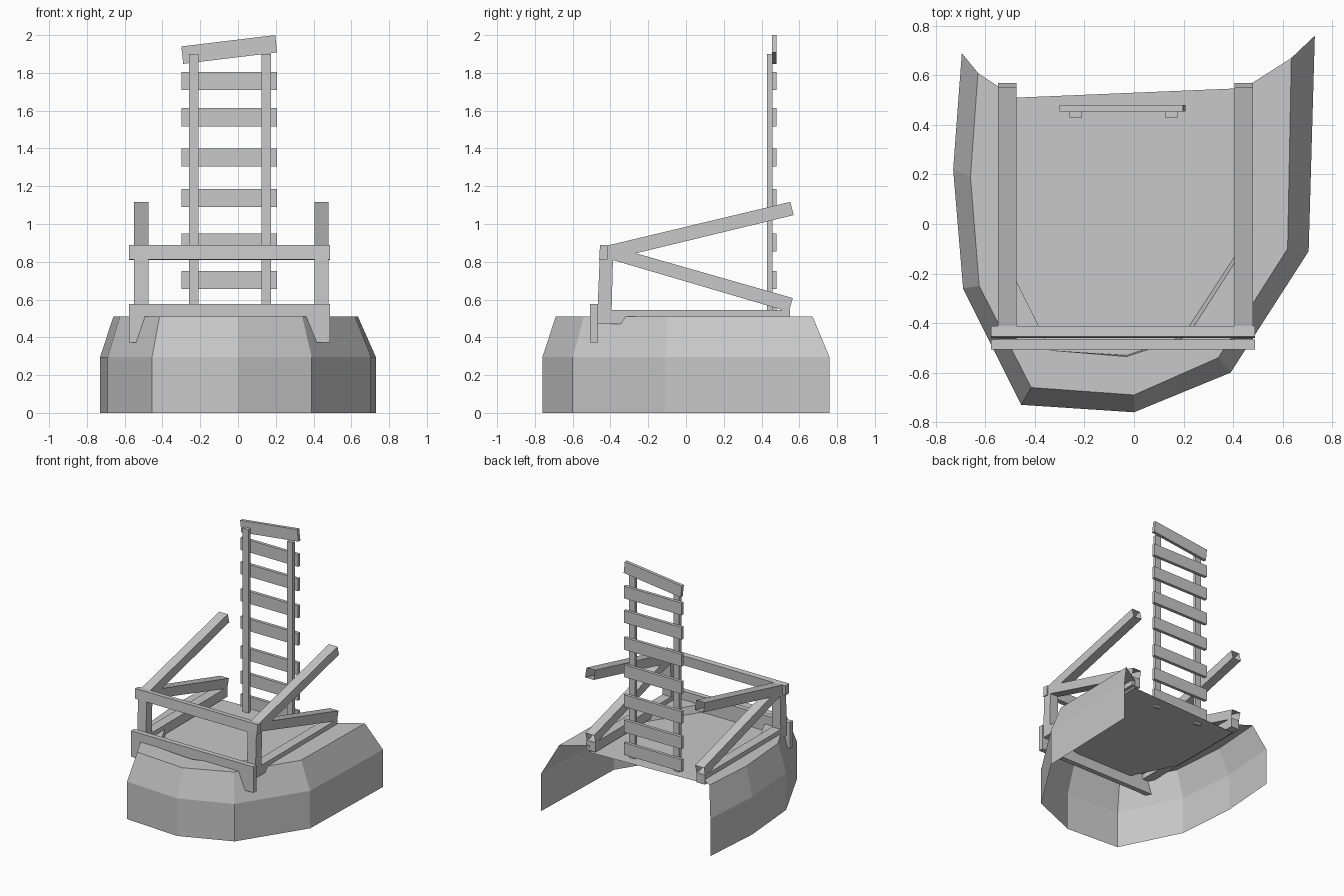
import bpy, bmesh

cube = bpy.data.objects.get("Cube")
if cube:
    bpy.data.objects.remove(cube, do_unlink=True)

# One plain grey
grey = bpy.data.materials.new("plain_grey")
grey.use_nodes = True
colour = (0.58, 0.58, 0.58, 1)
grey.diffuse_color = colour
grey.node_tree.nodes["Principled BSDF"].inputs["Base Color"].default_value = colour


def finish(name, bm, recalc=True):
    if recalc:
        bmesh.ops.recalc_face_normals(bm, faces=bm.faces[:])
    mesh = bpy.data.meshes.new(name)
    bm.to_mesh(mesh)
    bm.free()
    mesh.materials.append(grey)
    obj = bpy.data.objects.new(name, mesh)
    bpy.context.collection.objects.link(obj)
    return obj


def prism(name, profile, place, depth, open_sides=()):
    """Extrude a profile over a depth range; listed sides stay open."""
    bm = bmesh.new()
    ends = [[bm.verts.new(place(a, b, d)) for a, b in profile] for d in depth]
    n = len(profile)
    for ring in ends:
        bm.faces.new(ring)
    for i in range(n):
        if i not in open_sides:
            j = (i + 1) % n
            bm.faces.new((ends[0][i], ends[0][j], ends[1][j], ends[1][i]))
    return finish(name, bm)


def box(name, x, y, z):
    return prism(name, [(x[0], z[0]), (x[1], z[0]), (x[1], z[1]), (x[0], z[1])],
                 lambda a, b, d: (a, d, b), y)


def side_beam(name, profile, x, open_sides=()):
    return prism(name, profile, lambda a, b, d: (d, a, b), x, open_sides)


# Faceted hull: thin walls, sloped shoulder, narrow top and a sunken deck,
# open below and behind
rim = [(-.695, .69), (-.73, .22), (-.69, -.26), (-.455, -.73), (0, -.76),
       (.39, -.60), (.705, -.11), (.73, .76)]
shoulder = [(-.63, .61), (-.66, .19), (-.625, -.25), (-.415, -.66), (0, -.69),
            (.34, -.54), (.62, -.10), (.635, .67)]
lip = [(-.525, .54), (-.53, .19), (-.525, -.13), (-.335, -.51), (-.03, -.535),
       (.215, -.455), (.445, -.096), (.455, .555)]
deck = [(-.525, .508), (-.53, .19), (-.525, -.13), (-.335, -.51), (-.03, -.53),
        (.195, -.455), (.445, -.072), (.455, .549)]
bm = bmesh.new()
rings = [[bm.verts.new((x, y, z)) for x, y in pts]
         for pts, z in ((rim, 0), (rim, .295), (shoulder, .51), (lip, .51), (deck, .455))]
for low, high in zip(rings, rings[1:]):
    for i in range(len(low) - 1):
        bm.faces.new((low[i], low[i + 1], high[i + 1], high[i]))
bm.faces.new(rings[-1])
finish("hull", bm, recalc=False)

# Side frames: post, base rail and two sloping rails, tubes open at the back
for side, x in (("right", (-.55, -.475)), ("left", (.405, .48))):
    side_beam(side + "_base_rail",
              [(-.47, .47), (.55, .47), (.55, .545), (-.47, .545)], x)
    side_beam(side + "_post",
              [(-.47, .50), (-.395, .50), (-.385, .87), (-.455, .87)], x)
    side_beam(side + "_upper_rail",
              [(-.41, .81), (.57, 1.047), (.552, 1.117), (-.42, .885)], x, (1,))
    side_beam(side + "_brace",
              [(-.40, .813), (.545, .535), (.565, .608), (-.38, .878)], x, (1,))

# Front crossbars
box("front_lower_bar", (-.577, .488), (-.507, -.467), (.373, .577))
side_beam("front_upper_bar",
          [(-.46, .812), (-.417, .81), (-.412, .887), (-.455, .89)], (-.577, .488))

# Ladder uprights, reaching just through the deck
for side, x in (("right", -.26), ("left", .125)):
    box(side + "_ladder_upright", (x, x + .05), (.43, .457), (.44, 1.9))

# Ladder slats, the top one crooked
for i, z in enumerate((.525, .703, .903, 1.137, 1.353, 1.565, 1.757)):
    box(f"ladder_slat_{i + 1}", (-.298, .206), (.455, .48), (z - .048, z + .048))
prism("ladder_top_slat", [(-.29, 1.848), (.207, 1.908), (.197, 2), (-.3, 1.94)],
      lambda a, b, d: (a, d, b), (.455, .48))
